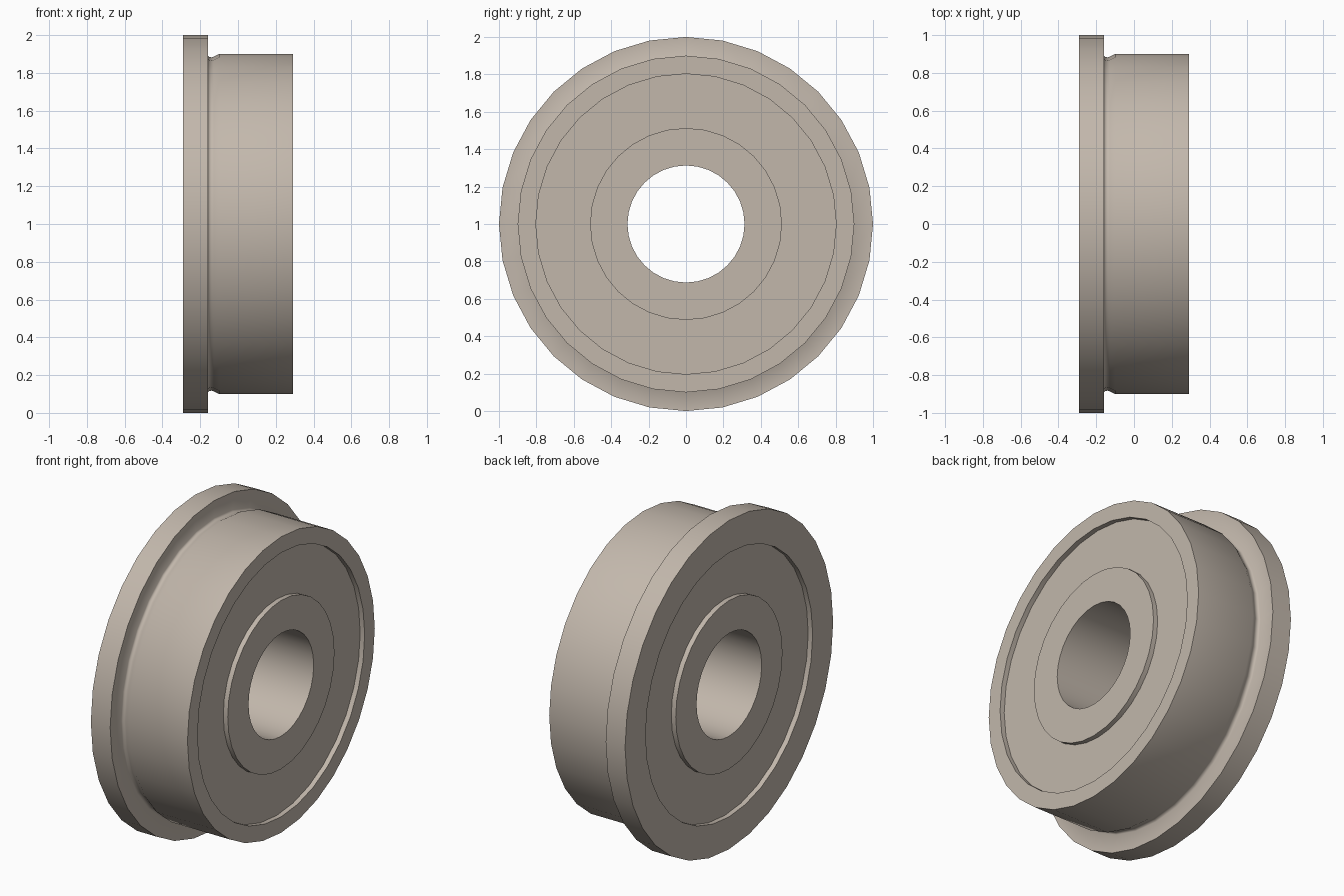
import bpy, bmesh, math

if "Cube" in bpy.data.objects:
    bpy.data.objects.remove(bpy.data.objects["Cube"])

SIDES = 32

# Warm grey steel
steel = bpy.data.materials.new("warm_steel")
steel.diffuse_color = (0.54, 0.475, 0.41, 1)
steel.use_nodes = True
steel.node_tree.nodes["Principled BSDF"].inputs["Base Color"].default_value = steel.diffuse_color


def lathe(name, profile):
    """Revolve a closed (x, radius) profile round the x axis at z = 1."""
    bm = bmesh.new()
    rings = []
    for x, r in profile:
        rings.append([bm.verts.new((x, r * math.sin(2 * math.pi * i / SIDES),
                                    1 + r * math.cos(2 * math.pi * i / SIDES)))
                      for i in range(SIDES)])
    for k, a in enumerate(rings):
        b = rings[(k + 1) % len(rings)]
        for i in range(SIDES):
            j = (i + 1) % SIDES
            bm.faces.new((a[i], a[j], b[j], b[i]))
    bmesh.ops.recalc_face_normals(bm, faces=bm.faces)
    mesh = bpy.data.meshes.new(name)
    bm.to_mesh(mesh)
    bm.free()
    mesh.materials.append(steel)
    obj = bpy.data.objects.new(name, mesh)
    bpy.context.collection.objects.link(obj)
    bpy.context.view_layer.objects.active = obj
    obj.select_set(True)
    bpy.ops.object.shade_smooth_by_angle(angle=math.radians(50))
    obj.select_set(False)
    return obj


W = 0.29      # half width
D = 0.03      # depth of the recessed seal faces
BORE, INNER, OUTER, BODY, FLANGE = 0.313, 0.513, 0.803, 0.90, 1.0

# Flange, relief groove, body, then recessed seals and bore on both sides
lathe("flanged_bearing", [
    (-W, OUTER), (-W, FLANGE), (-0.16, FLANGE),
    (-0.16, 0.893), (-0.153, 0.885), (-0.14, 0.882), (-0.128, 0.886), (-0.10, BODY),
    (W, BODY), (W, OUTER),
    (W - D, OUTER), (W - D, INNER), (W, INNER), (W, BORE),
    (-W, BORE), (-W, INNER), (-W + D, INNER), (-W + D, OUTER),
])
